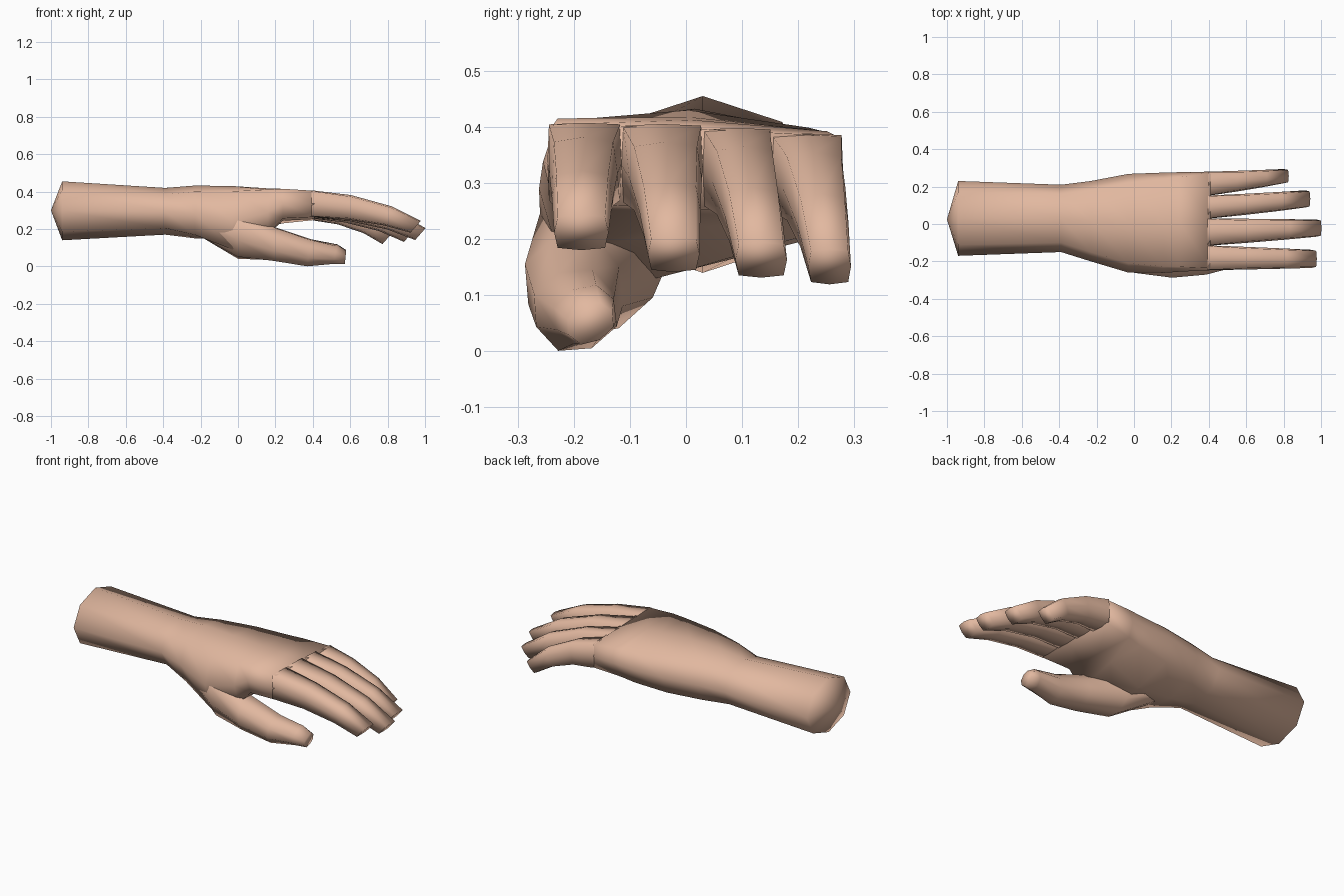
import bpy, bmesh, math
from mathutils import Vector, Matrix

if "Cube" in bpy.data.objects:
    bpy.data.objects.remove(bpy.data.objects["Cube"])

skin = bpy.data.materials.new("skin")
skin.diffuse_color = (0.76, 0.48, 0.35, 1)
skin.use_nodes = True
skin.node_tree.nodes["Principled BSDF"].inputs["Base Color"].default_value = skin.diffuse_color


def power(v, e):
    return 0.0 if abs(v) < 1e-6 else math.copysign(abs(v) ** e, v)


def lerp(a, b, t):
    return a + (b - a) * t


def loft(name, rings, start_tip=None):
    """Skin a list of equal rings, with an optional pointed start and a flat end."""
    bm = bmesh.new()
    rows = [[bm.verts.new(p) for p in r] for r in rings]
    n = len(rows[0])
    for a, b in zip(rows, rows[1:]):
        for i in range(n):
            bm.faces.new((a[i], a[(i + 1) % n], b[(i + 1) % n], b[i]))
    if start_tip:
        tip = bm.verts.new(start_tip)
        for i in range(n):
            bm.faces.new((tip, rows[0][(i + 1) % n], rows[0][i]))
    bm.faces.new(rows[-1])
    bmesh.ops.recalc_face_normals(bm, faces=bm.faces)
    # an open root can confuse the outward test, so check the end cap
    bm.faces.ensure_lookup_table()
    if bm.faces[-1].normal.x < 0:
        bmesh.ops.reverse_faces(bm, faces=bm.faces)
    for f in bm.faces:
        f.smooth = True
    me = bpy.data.meshes.new(name)
    bm.to_mesh(me)
    bm.free()
    me.materials.append(skin)
    ob = bpy.data.objects.new(name, me)
    bpy.context.collection.objects.link(ob)


def palm_ring(x, y0, y1, top0, top1, bot0, bot1, lift, e):
    """Eight-sided section; top and bottom may slope, lift hollows the palm."""
    pts = []
    for i in range(8):
        a = i * math.pi / 4
        u, v = power(math.cos(a), e), power(math.sin(a), e)
        t = (u + 1) / 2
        top = lerp(top0, top1, t)
        bot = lerp(bot0, bot1, t) + (lift if i == 6 else 0)
        pts.append((x, lerp(y0, y1, t), (top + bot) / 2 + v * (top - bot) / 2))
    return pts


def digit_ring(c, hw, hh, tilt, roll=0, e=0.55):
    """Eight-sided rounded-square section, tilted about y and rolled about x."""
    m = Matrix.Rotation(tilt, 3, 'Y') @ Matrix.Rotation(roll, 3, 'X')
    pts = []
    for i in range(8):
        a = i * math.pi / 4
        p = Vector((0, hw * power(math.cos(a), e), hh * power(math.sin(a), e)))
        pts.append(Vector(c) + m @ p)
    return pts


# Forearm, wrist and palm
loft("forearm_and_palm", [palm_ring(*s) for s in (
    (-0.94, -0.17, 0.23, 0.455, 0.455, 0.14, 0.14, 0, 1),
    (-0.39, -0.15, 0.21, 0.42, 0.42, 0.17, 0.17, 0, 0.95),
    (-0.23, -0.20, 0.23, 0.435, 0.43, 0.13, 0.17, 0, 0.75),
    (-0.03, -0.26, 0.268, 0.44, 0.42, 0.04, 0.19, 0.03, 0.6),
    (0.16, -0.262, 0.275, 0.43, 0.405, 0.15, 0.205, 0.045, 0.4),
    (0.24, -0.255, 0.277, 0.425, 0.40, 0.25, 0.22, 0.01, 0.3),
    (0.41, -0.247, 0.28, 0.408, 0.386, 0.262, 0.245, 0, 0.12),
)], start_tip=(-1, 0.025, 0.30))

# Four fingers: name, root y range, root z, tip x, tip y range, tip z
FINGERS = (
    ("index_finger", -0.247, -0.115, 0.335, 0.95, -0.235, -0.138, 0.212),
    ("middle_finger", -0.115, 0.030, 0.332, 0.975, -0.068, 0.024, 0.173),
    ("ring_finger", 0.030, 0.153, 0.325, 0.915, 0.088, 0.180, 0.163),
    ("little_finger", 0.153, 0.280, 0.315, 0.80, 0.218, 0.294, 0.151),
)
# along, drop, height, tilt, share of the width change, squareness
SHAPE = ((-0.03, -0.02, 0.070, 0, 0, 0.12), (0, 0, 0.070, 0.03, 0, 0.15),
         (0.34, 0.15, 0.066, 0.15, 0.3, 0.4), (0.72, 0.52, 0.055, 0.38, 0.68, 0.45),
         (1, 1, 0.042, 0.72, 1, 0.4))
for name, ra, rb, rz, tx, ta, tb, tz in FINGERS:
    rings = []
    for s, d, h, tilt, w, e in SHAPE:
        a, b = lerp(ra, ta, w), lerp(rb, tb, w)
        c = (lerp(0.41, tx, s), (a + b) / 2, lerp(rz, tz, d))
        rings.append(digit_ring(c, (b - a) / 2, h, tilt, e=e))
    loft(name, rings)

# Thumb, growing out of the heel of the palm
loft("thumb", [digit_ring(c, w, h, t, r, 0.85) for c, w, h, t, r in (
    ((-0.24, -0.08, 0.26), 0.08, 0.08, 0.0, 0.3),
    ((0.00, -0.16, 0.17), 0.10, 0.135, 0.0, 0.3),
    ((0.20, -0.20, 0.118), 0.088, 0.092, 0.1, 0.4),
    ((0.38, -0.197, 0.073), 0.076, 0.074, 0.15, 0.4),
    ((0.52, -0.18, 0.066), 0.058, 0.050, 0.2, 0.5),
    ((0.575, -0.17, 0.050), 0.044, 0.034, 0.1, 0.5),
)])
